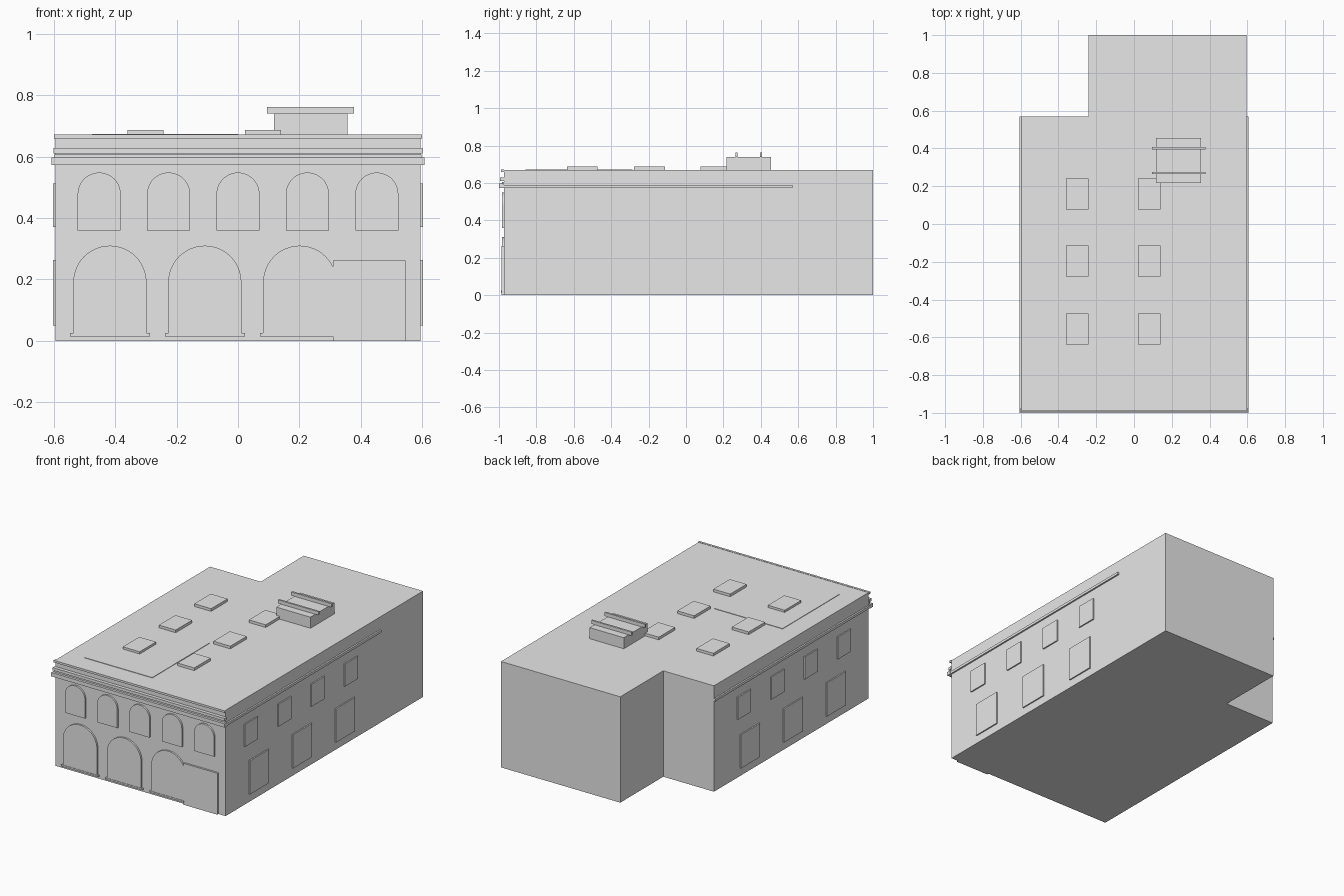
import bpy
import bmesh
import math

cube = bpy.data.objects.get("Cube")
if cube:
    bpy.data.objects.remove(cube, do_unlink=True)

# Single plaster colour
plaster = bpy.data.materials.new("grey_plaster")
plaster.use_nodes = True
plaster.diffuse_color = (0.8, 0.8, 0.8, 1)
plaster.node_tree.nodes["Principled BSDF"].inputs["Base Color"].default_value = (0.8, 0.8, 0.8, 1)

SIDE = 0.595     # half width of the walls
FRONT = -0.974   # front wall plane
ROOF = 0.67      # roof height


def prism(name, outline, offset):
    """Extrude a closed 3D outline along an offset vector."""
    bm = bmesh.new()
    face = bm.faces.new([bm.verts.new(p) for p in outline])
    extruded = bmesh.ops.extrude_face_region(bm, geom=[face])["geom"]
    moved = [g for g in extruded if isinstance(g, bmesh.types.BMVert)]
    bmesh.ops.translate(bm, verts=moved, vec=offset)
    bmesh.ops.recalc_face_normals(bm, faces=bm.faces)
    mesh = bpy.data.meshes.new(name)
    bm.to_mesh(mesh)
    bm.free()
    mesh.materials.append(plaster)
    obj = bpy.data.objects.new(name, mesh)
    bpy.context.collection.objects.link(obj)
    return obj


def box(name, x, y, z):
    outline = [(x[0], y[0], z[0]), (x[1], y[0], z[0]), (x[1], y[1], z[0]), (x[0], y[1], z[0])]
    return prism(name, outline, (0, 0, z[1] - z[0]))


def arch(name, centre, radius, bottom, top, segments=24):
    """Round-headed panel standing proud of the front wall."""
    spring = top - radius
    points = [(centre - radius, FRONT, bottom), (centre + radius, FRONT, bottom)]
    for i in range(segments + 1):
        a = math.pi * i / segments
        points.append((centre + radius * math.cos(a), FRONT, spring + radius * math.sin(a)))
    return prism(name, points, (0, -0.011, 0))


# Walls: L-shaped block with a narrower rear wing
plan = [(-SIDE, FRONT), (SIDE, FRONT), (SIDE, 1), (-0.24, 1), (-0.24, 0.57), (-SIDE, 0.57)]
prism("building_block", [(x, y, 0) for x, y in plan], (0, 0, ROOF))

# Front mouldings and the band along both sides
box("lower_cornice", (-0.607, 0.607), (-1, FRONT), (0.573, 0.597))
box("cornice_fillet", (-0.597, 0.597), (-0.985, FRONT), (0.597, 0.606))
box("middle_cornice", (-0.601, 0.601), (-0.995, FRONT), (0.61, 0.628))
box("roof_edge", (-0.599, 0.599), (-0.988, FRONT), (0.659, 0.672))
for side, s in (("right", -1), ("left", 1)):
    box(side + "_side_band", sorted((s * SIDE, s * 0.605)), (FRONT, 0.57), (0.574, 0.59))

    # Side windows
    x = sorted((s * SIDE, s * 0.603))
    for i in range(3):
        y = -0.74 + 0.43 * i
        box(f"{side}_lower_window_{i + 1}", x, (y, y + 0.19), (0.05, 0.263))
    for i in range(4):
        y = -0.79 + 0.333 * i
        box(f"{side}_upper_window_{i + 1}", x, (y, y + 0.13), (0.37, 0.512))

# Front windows, arches and sills
for i in range(5):
    arch(f"front_upper_window_{i + 1}", 0.226 * (i - 2), 0.07, 0.36, 0.548)
for i in range(3):
    c = -0.417 + 0.309 * i
    arch(f"front_arch_{i + 1}", c, 0.119, 0.02, 0.31)
    box(f"arch_sill_{i + 1}", (c - 0.13, min(c + 0.13, 0.311)), (-0.988, FRONT), (0.015, 0.025))
box("entrance_panel", (0.31, 0.545), (-0.9855, FRONT), (0, 0.262))

# Roof: thin panel, six skylights and a vent unit with two rails
box("roof_panel", (-0.475, 0), (-0.857, -0.287), (ROOF, 0.673))
for i, y in enumerate((-0.637, -0.277, 0.077)):
    for side, x in (("right", -0.36), ("left", 0.022)):
        box(f"{side}_skylight_{i + 1}", (x, x + 0.118), (y, y + 0.164), (ROOF, 0.687))
box("vent_unit", (0.117, 0.356), (0.216, 0.455), (ROOF, 0.74))
for i, y in enumerate((0.264, 0.395)):
    box(f"vent_rail_{i + 1}", (0.095, 0.378), (y, y + 0.012), (0.74, 0.762))
